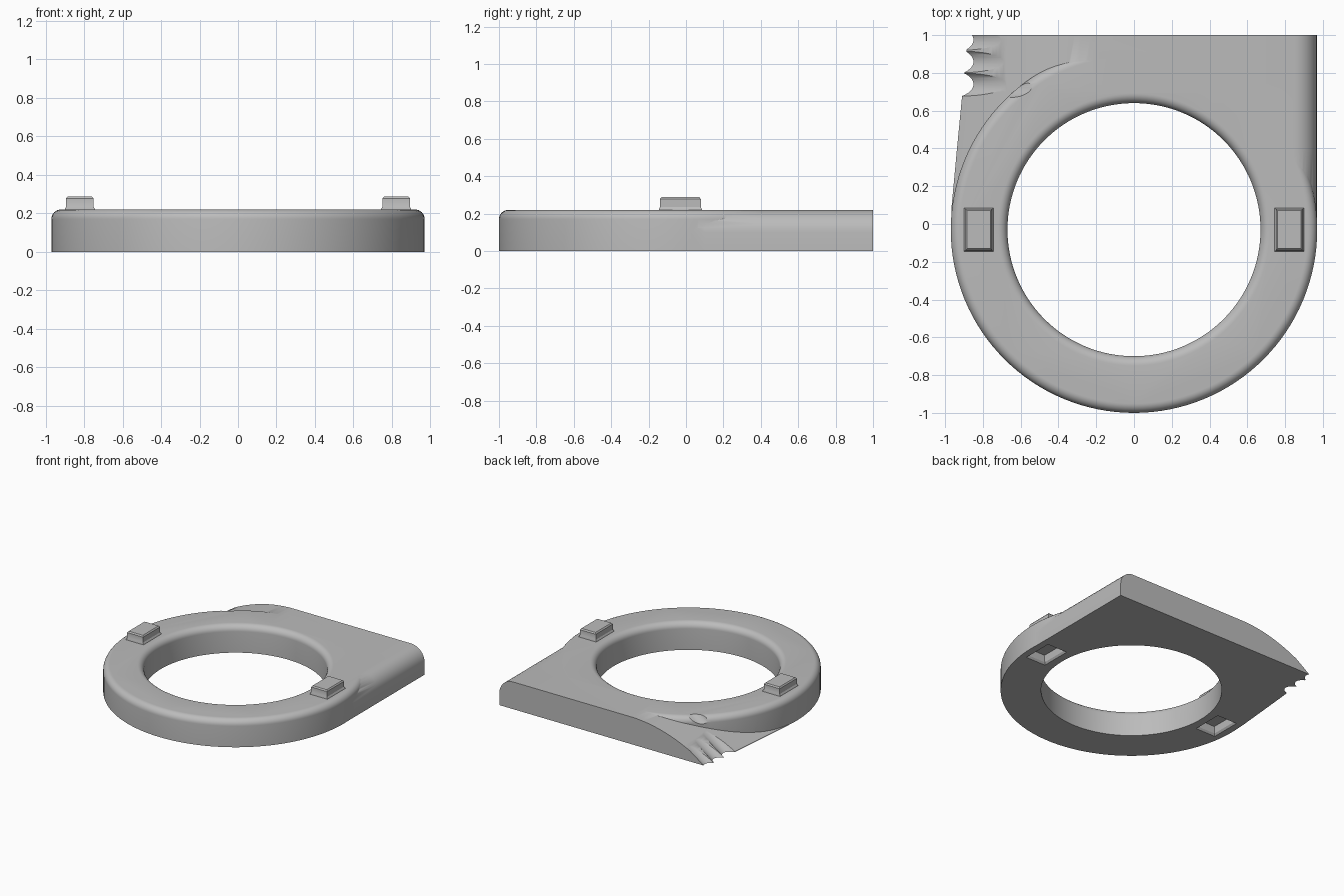
import bpy, bmesh, math
from mathutils import Vector

default = bpy.data.objects.get("Cube")
if default:
    bpy.data.objects.remove(default, do_unlink=True)

HEIGHT = 0.22
CENTRE_Y = -0.03
OUTER, INNER, FILLET = 0.97, 0.67, 0.05
SIDE_X = 0.968

grey = bpy.data.materials.new("plain grey")
grey.use_nodes = True
colour = (0.5, 0.5, 0.5, 1)
grey.diffuse_color = colour
grey.node_tree.nodes["Principled BSDF"].inputs["Base Color"].default_value = colour


def loft(name, rings):
    """Skin a stack of equal-sized closed loops and cap both ends."""
    bm = bmesh.new()
    loops = [[bm.verts.new(p) for p in ring] for ring in rings]
    for a, b in zip(loops, loops[1:]):
        n = len(a)
        for i in range(n):
            j = (i + 1) % n
            bm.faces.new((a[i], a[j], b[j], b[i]))
    bm.faces.new(loops[0])
    bm.faces.new(loops[-1])
    bmesh.ops.recalc_face_normals(bm, faces=bm.faces)
    mesh = bpy.data.meshes.new(name)
    bm.to_mesh(mesh)
    bm.free()
    mesh.materials.append(grey)
    obj = bpy.data.objects.new(name, mesh)
    bpy.context.collection.objects.link(obj)
    return obj


def turned(name, profile, sides=128):
    """Round solid from (radius, z) pairs."""
    angles = [2 * math.pi * i / sides for i in range(sides)]
    return loft(name, [[(r * math.cos(a), CENTRE_Y + r * math.sin(a), z)
                        for a in angles] for r, z in profile])


def block(name, x, levels):
    """Stepped rectangular solid from (half width, half depth, z) levels."""
    y = CENTRE_Y
    return loft(name, [[(x - w, y - d, z), (x + w, y - d, z),
                        (x + w, y + d, z), (x - w, y + d, z)] for w, d, z in levels])


def activate(obj):
    bpy.ops.object.select_all(action='DESELECT')
    obj.select_set(True)
    bpy.context.view_layer.objects.active = obj


def combine(target, other, operation):
    mod = target.modifiers.new(operation, 'BOOLEAN')
    mod.operation = operation
    mod.solver = 'EXACT'
    mod.object = other
    activate(target)
    bpy.ops.object.modifier_apply(modifier=mod.name)
    bpy.data.objects.remove(other, do_unlink=True)


def smooth(obj):
    activate(obj)
    bpy.ops.object.shade_smooth_by_angle(angle=math.radians(30))


quarter = [math.pi / 2 * i / 8 for i in range(9)]

# Round body with a filleted top rim
body = turned("ring_body", [(OUTER, 0)] + [
    (OUTER - FILLET + FILLET * math.cos(a), HEIGHT - FILLET + FILLET * math.sin(a))
    for a in quarter])


# Square rear extension: rounded on one side, falling to a thin edge on the other
def extension_section(y, edge_x):
    radius, start, steps = 0.12, -0.2, 24
    pts = [(SIDE_X, y, 0)]
    pts += [(SIDE_X - radius + radius * math.cos(a), y,
             HEIGHT - radius + radius * math.sin(a)) for a in quarter]
    for i in range(steps + 1):
        t = i / steps
        pts.append((start + (edge_x - start) * t, y,
                    0.004 + (HEIGHT - 0.004) * (1 - t * t)))
    pts.append((edge_x, y, 0))
    return pts


extension = loft("rear_extension", [
    extension_section(y, edge) for y, edge in
    ((CENTRE_Y, -SIDE_X), (0.1, -0.965), (0.4, -0.937), (0.7, -0.908), (1.0, -0.88))])
combine(body, extension, 'UNION')

# Central opening with a filleted upper rim
hole = turned("hole_cutter", [(INNER, -0.1)] + [
    (INNER + FILLET - FILLET * math.cos(a), HEIGHT - FILLET + FILLET * math.sin(a))
    for a in quarter] + [(INNER + FILLET, 0.4)])
combine(body, hole, 'DIFFERENCE')

# Three finger grooves running up the thin edge
direction = Vector((0.15, 0, 0.105)).normalized()
normal = Vector((-direction.z, 0, direction.x))
groove_radius = 0.073
for y in (0.74, 0.86, 0.975):
    base = Vector((-0.85, y, 0)) + normal * groove_radius
    rings = []
    for along in (-0.3, 0.4):
        rings.append([base + direction * along + groove_radius * (
            normal * math.cos(a) + Vector((0, 1, 0)) * math.sin(a))
            for a in (2 * math.pi * i / 48 for i in range(48))])
    combine(body, loft("groove_cutter", rings), 'DIFFERENCE')

# Matching pegs on top and sockets underneath
for side, x in (("right", -0.822), ("left", 0.822)):
    socket = block("socket_cutter", x, [
        (0.095, 0.13, -0.03), (0.09, 0.125, 0), (0.078, 0.113, 0.015),
        (0.072, 0.108, 0.07)])
    combine(body, socket, 'DIFFERENCE')
    peg = block(side + "_peg", x, [
        (0.078, 0.115, HEIGHT - 0.01), (0.078, 0.115, HEIGHT + 0.003),
        (0.071, 0.109, HEIGHT + 0.015), (0.071, 0.109, 0.278),
        (0.063, 0.101, 0.288)])
    smooth(peg)

smooth(body)
